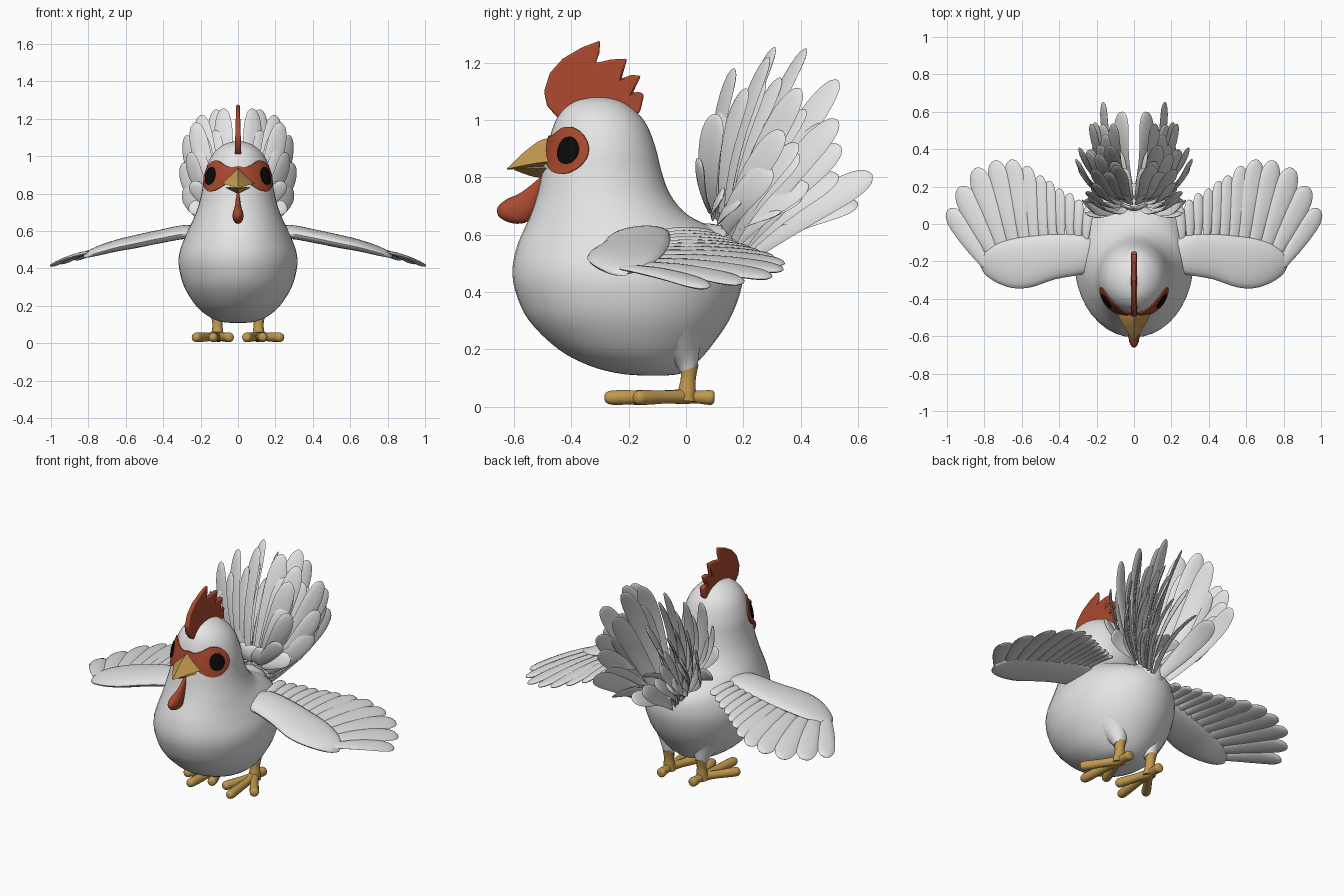
import bpy, bmesh
from math import sin, cos, pi, radians
from mathutils import Vector

cube = bpy.data.objects.get("Cube")
if cube:
    bpy.data.objects.remove(cube, do_unlink=True)


def material(name, r, g, b):
    mat = bpy.data.materials.new(name)
    mat.use_nodes = True
    mat.diffuse_color = (r, g, b, 1)
    bsdf = next(n for n in mat.node_tree.nodes if n.type == 'BSDF_PRINCIPLED')
    bsdf.inputs["Base Color"].default_value = (r, g, b, 1)
    bsdf.inputs["Roughness"].default_value = .7
    return mat


WHITE = material("plumage white", .78, .78, .78)
RED = material("comb red", .4, .066, .028)
OCHRE = material("beak ochre", .54, .32, .078)
BLACK = material("eye black", .003, .003, .003)


def smooth(rows, steps=4):
    """Catmull-Rom interpolation through rows of numbers."""
    out = []
    for i in range(len(rows) - 1):
        quad = [rows[max(i - 1, 0)], rows[i], rows[i + 1], rows[min(i + 2, len(rows) - 1)]]
        for s in range(steps):
            t = s / steps
            out.append([b + t / 2 * (c - a + t * (2 * a - 5 * b + 4 * c - d + t * (3 * (b - c) + d - a)))
                        for a, b, c, d in zip(*quad)])
    return out + [list(rows[-1])]


def add_loft(bm, rings):
    rows = [[bm.verts.new(p) for p in ring] for ring in rings]
    n = len(rows[0])
    for low, high in zip(rows, rows[1:]):
        for i in range(n):
            j = (i + 1) % n
            bm.faces.new((low[i], low[j], high[j], high[i]))
    bm.faces.new(rows[0][::-1])
    bm.faces.new(rows[-1])


def finish(name, bm, mat, mirror=False):
    bmesh.ops.recalc_face_normals(bm, faces=bm.faces[:])
    mesh = bpy.data.meshes.new(name)
    bm.to_mesh(mesh)
    bm.free()
    mesh.materials.append(mat)
    mesh.shade_smooth()
    mesh.set_sharp_from_angle(angle=radians(50))
    obj = bpy.data.objects.new(name, mesh)
    bpy.context.collection.objects.link(obj)
    if mirror:
        mod = obj.modifiers.new("both sides", 'MIRROR')
        mod.use_mirror_merge = False
    return obj


def loft(name, rings, mat, **options):
    bm = bmesh.new()
    add_loft(bm, rings)
    return finish(name, bm, mat, **options)


def circle(n):
    return [(cos(2 * pi * i / n), sin(2 * pi * i / n)) for i in range(n)]


def add_tube(bm, rows, n=14):
    """Round limb through rows of x, y, z, radius."""
    rows = smooth(rows, 3)
    axis = (Vector(rows[-1][:3]) - Vector(rows[0][:3])).normalized()
    side = axis.cross(Vector((0, 1, 0) if abs(axis.z) > .8 else (0, 0, 1))).normalized()
    up = side.cross(axis)
    add_loft(bm, [[Vector(r[:3]) + (side * c + up * s) * r[3] for c, s in circle(n)] for r in rows])


def add_feather(bm, base, tip, hint, width, thick, bulge):
    """Flat rounded blade facing the hint direction and bowed towards it."""
    base, tip = Vector(base), Vector(tip)
    axis = (tip - base).normalized()
    side = axis.cross(Vector(hint)).normalized()
    normal = side.cross(axis)
    rings = []
    for t, w in smooth([(0, .5), (.3, .82), (.6, 1), (.82, 1), (.94, .72), (.985, .38), (1, .04)], 2):
        mid = base.lerp(tip, t) + normal * bulge * 4 * t * (1 - t)
        rings.append([mid + side * c * w * width / 2 + normal * s * thick * min(1, w * 1.3)
                      for c, s in circle(10)])
    add_loft(bm, rings)


# Body and head: height, front, back, half width
body = smooth([
    (.108, -.14, -.08, .02), (.115, -.23, -.02, .09), (.142, -.335, .025, .155), (.2, -.445, .08, .224),
    (.3, -.548, .15, .287), (.4, -.595, .19, .315), (.48, -.606, .2, .314), (.56, -.59, .18, .287),
    (.62, -.565, .1, .26), (.67, -.543, .005, .236), (.74, -.52, -.055, .21), (.82, -.502, -.085, .192),
    (.9, -.485, -.105, .18), (.98, -.463, -.135, .153), (1.03, -.435, -.175, .118),
    (1.065, -.39, -.225, .07), (1.08, -.33, -.28, .02)])


def skin(angle, z, offset):
    """Point on the body, angle measured from straight ahead."""
    for a, b in zip(body, body[1:]):
        if a[0] <= z <= b[0]:
            t = (z - a[0]) / (b[0] - a[0])
            front, back, half = [p + t * (q - p) for p, q in zip(a[1:], b[1:])]
            return Vector(((half + offset) * sin(angle),
                           (front + back) / 2 - ((back - front) / 2 + offset) * cos(angle), z))


loft("body", [[((w * c), (f + b) / 2 + (b - f) / 2 * s, z) for c, s in circle(40)]
              for z, f, b, w in body], WHITE)

# Rump that carries the tail
bm = bmesh.new()
add_tube(bm, [(0, -.02, .46, .2), (0, .09, .53, .13), (0, .16, .57, .075), (0, .21, .6, .015)], 24)
finish("rump", bm, WHITE)

# Red mask: angle, bottom, top
half_mask = [(0, .87, .947), (.22, .87, .942), (.45, .838, .954), (.7, .816, .974), (.95, .814, .975),
             (1.17, .835, .957), (1.3, .865, .928), (1.34, .893, .9)]
mask_rows = smooth([(-a, lo, hi) for a, lo, hi in half_mask[:0:-1]] + half_mask, 4)
mask_rings = []
for a, lo, hi in mask_rows:
    heights = [lo + (hi - lo) * i / 8 for i in range(9)]
    mask_rings.append([skin(a, z, .007) for z in heights] + [skin(a, z, -.01) for z in heights[::-1]])
loft("eye_mask", mask_rings, RED)

# Eyes
loft("eyes", [[skin(.93 + .23 * r * c, .895 + .048 * r * s, off) for c, s in circle(24)]
              for r, off in ((1, -.005), (1, .011), (.8, .013), (.4, .014), (.05, .015))],
     BLACK, mirror=True)


# Beak halves with a ridge: y, half width, seam height, rise, drop
def beak(name, rows):
    loft(name, [[(w * c, y, z + (rise if s > 0 else -drop) * (1 - abs(c))) for c, s in circle(16)]
                for y, w, z, rise, drop in smooth(rows)], OCHRE)


beak("upper_beak", [(-.44, .095, .858, .08, .02), (-.5, .08, .853, .08, .014), (-.56, .046, .843, .05, .009),
                    (-.61, .014, .833, .012, .005), (-.625, .002, .83, .002, .002)])
beak("lower_beak", [(-.45, .075, .832, .008, .036), (-.53, .052, .832, .006, .03), (-.6, .006, .83, .002, .004)])

# Comb: side outline given thickness
outline = [(-.45, 1.01), (-.485, 1.05), (-.496, 1.1), (-.475, 1.165), (-.43, 1.215), (-.365, 1.253),
           (-.3, 1.278), (-.302, 1.235), (-.315, 1.2), (-.26, 1.212), (-.205, 1.215), (-.225, 1.145),
           (-.19, 1.158), (-.157, 1.155), (-.186, 1.095), (-.165, 1.1), (-.146, 1.09), (-.16, 1.03),
           (-.2, .99), (-.3, 1.03), (-.4, 1.0)]
comb = loft("comb", [[(sign * (.018 - .03 * (z - 1)), y, z) for y, z in outline] for sign in (-1, 1)], RED)
rim = comb.modifiers.new("soft rim", 'BEVEL')
rim.width, rim.segments = .008, 3

# Wattle: y, z, half width, radius
loft("wattle", [[(half * c, y - .66 * r * s, z + .75 * r * s) for c, s in circle(20)]
                for y, z, half, r in smooth([
                    (-.49, .805, .007, .01), (-.522, .758, .012, .024), (-.555, .712, .021, .042),
                    (-.588, .686, .029, .053), (-.62, .672, .027, .045), (-.643, .666, .016, .027),
                    (-.653, .663, .003, .004)])], RED)

# Wing arms: x, front, back, height, half thickness
arm = smooth([(.18, -.24, -.1, .595, .03), (.28, -.27, -.06, .605, .036), (.42, -.295, -.055, .58, .035),
              (.55, -.338, -.065, .553, .034), (.65, -.342, -.08, .532, .03), (.74, -.31, -.11, .507, .025),
              (.8, -.265, -.155, .487, .016), (.825, -.215, -.195, .476, .003)])
loft("wing_arms", [[(x, (f + b) / 2 + (b - f) / 2 * c, z + h * s - .02 * (1 - c) / 2) for c, s in circle(20)]
                   for x, f, b, z, h in arm], WHITE, mirror=True)

# Wing feathers: base x, base y, tip x, tip y, width
bm = bmesh.new()
for bx, by, tx, ty, width in [
        (.79, -.22, .99, .08, .1), (.75, -.17, .93, .2, .115), (.7, -.14, .845, .3, .118),
        (.64, -.13, .745, .34, .112), (.58, -.12, .655, .345, .108), (.53, -.12, .575, .31, .094),
        (.48, -.12, .505, .26, .08), (.43, -.11, .455, .23, .068), (.385, -.11, .4, .19, .063),
        (.34, -.1, .345, .165, .06), (.3, -.1, .295, .13, .058), (.26, -.1, .24, .1, .056)]:
    add_feather(bm, (bx, by, .665 - .225 * bx), (tx, ty, .663 - .25 * tx), (.32, 0, 1), width, .011, .01)
finish("wing_feathers", bm, WHITE, mirror=True)

# Tail feathers: tall fan with a shorter layer between, then small coverts
fan = [Vector(p) for p in [
    (.26, .11, 1.02), (.23, .17, 1.18), (.2, .29, 1.22), (.08, .31, 1.255), (.12, .42, 1.25), (.28, .4, 1.11),
    (.1, .53, 1.14), (.22, .53, 1.0), (.3, .34, .96), (.2, .54, .91), (.16, .65, .81), (.29, .3, .83),
    (.06, .6, .71)]]
coverts = [Vector(p) for p in [(.25, .05, .86), (.13, .07, .78), (.26, .13, .74), (.22, .2, .73), (.04, .1, .77),
                               (.06, .18, .74), (.13, .25, .76), (.2, .34, .69), (.06, .3, .72), (.1, .4, .66)]]
bm = bmesh.new()


def tail_feather(tip, reach, turn, width, bulge):
    """Turn sets how far the blade faces sideways; low feathers also face up."""
    root = Vector((tip.x * .35, .07 + .22 * tip.y, .7 - .27 * tip.y))
    hint = Vector((turn, -1, max(0, .8 - tip.z) * 10))
    add_feather(bm, root, root.lerp(tip, reach), hint, width, .008, bulge)


for tip in fan:
    tail_feather(tip, 1, .4 if tip.z > 1.15 else 1.1, .105, .035)
for a, b in zip(fan, fan[1:]):
    tail_feather((a + b) / 2, .84, .55, .1, .035)
for tip in coverts:
    tail_feather(tip, 1, .5, .085, .012)
finish("tail_feathers", bm, WHITE, mirror=True)

# Thighs
bm = bmesh.new()
add_tube(bm, [(.11, -.04, .27, .125), (.11, -.015, .2, .072), (.11, .004, .16, .044), (.11, .01, .132, .033)], 18)
finish("thighs", bm, WHITE, mirror=True)

# Legs and toes
bm = bmesh.new()
add_tube(bm, [(.11, .012, .15, .033), (.11, .008, .1, .027), (.11, .004, .06, .031), (.11, 0, .02, .036)])
for x, y in ((.235, -.18), (.135, -.285), (.04, -.2), (.105, .1)):
    start, tip = Vector((.11, 0, .035)), Vector((x, y, .031))
    add_tube(bm, [(*start.lerp(tip, t), r) for t, r in
                  ((0, .027), (.35, .023), (.75, .026), (.92, .025), (.985, .016), (1, .004))])
finish("feet", bm, OCHRE, mirror=True)
